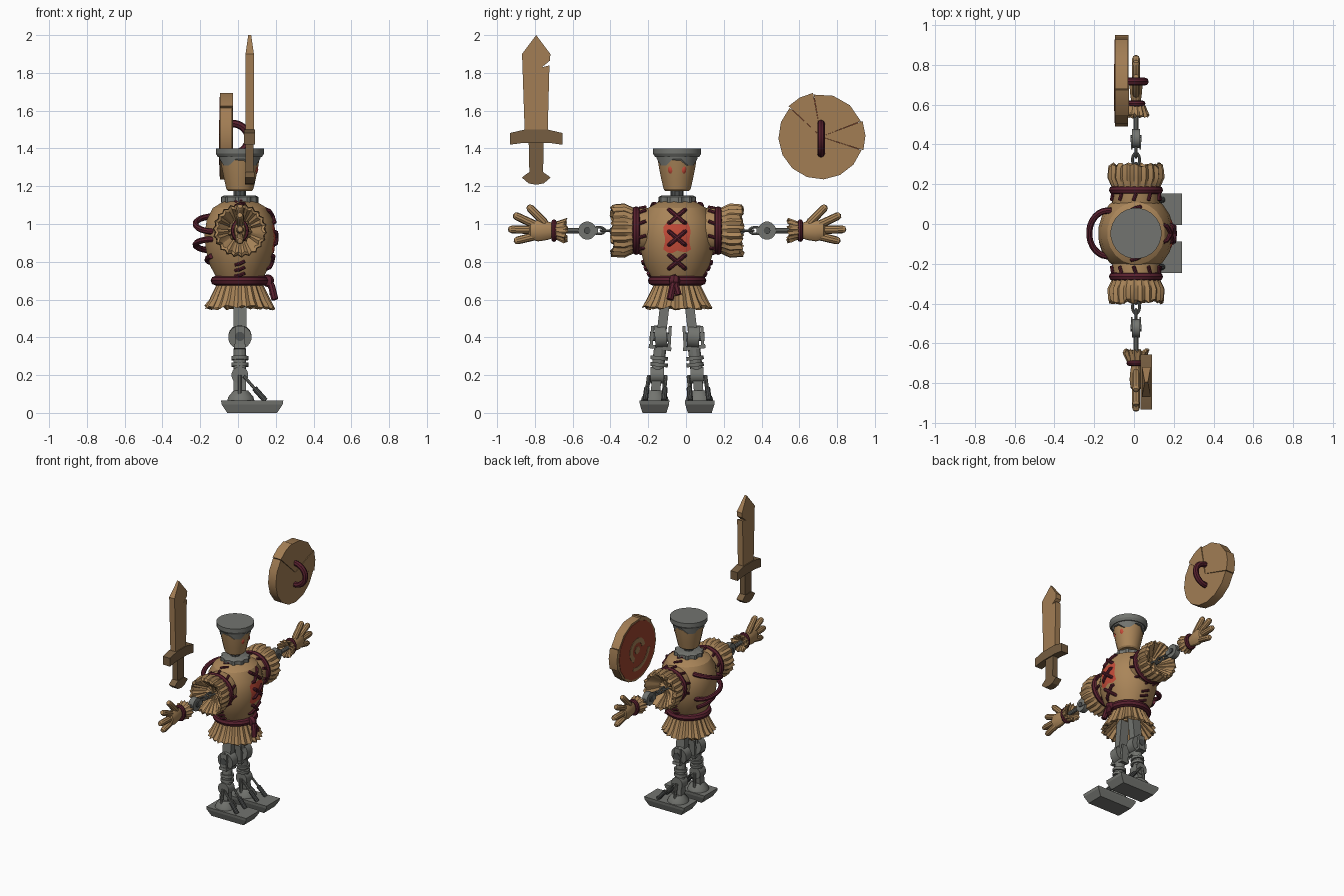
import bpy, bmesh, math, random
from math import sin, cos, pi, radians
from mathutils import Vector, Matrix
from mathutils.bvhtree import BVHTree

if "Cube" in bpy.data.objects:
    bpy.data.objects.remove(bpy.data.objects["Cube"])

random.seed(4)
XC, YC = 0.01, -0.047          # body axis
T = Matrix.Translation


def material(name, rgb):
    m = bpy.data.materials.new(name)
    m.diffuse_color = (*rgb, 1)
    m.use_nodes = True
    m.node_tree.nodes["Principled BSDF"].inputs["Base Color"].default_value = m.diffuse_color
    return m


CLOTH = material("tan_cloth", (0.40, 0.235, 0.10))
WOOD = material("wood", (0.36, 0.205, 0.088))
DARKWOOD = material("dark_wood", (0.18, 0.11, 0.052))
METAL = material("grey_metal", (0.17, 0.175, 0.16))
DARKMETAL = material("dark_metal", (0.075, 0.08, 0.078))
ROPE = material("maroon_rope", (0.10, 0.015, 0.028))
RED = material("red_paint", (0.55, 0.07, 0.04))
SHIELDRED = material("shield_paint", (0.33, 0.055, 0.028))


def make(name, bm, mat, M=Matrix()):
    bmesh.ops.remove_doubles(bm, verts=bm.verts, dist=1e-5)
    bm.transform(M)
    bmesh.ops.recalc_face_normals(bm, faces=bm.faces)
    me = bpy.data.meshes.new(name)
    bm.to_mesh(me)
    bm.free()
    me.materials.append(mat)
    ob = bpy.data.objects.new(name, me)
    bpy.context.collection.objects.link(ob)
    return ob


def lathe(name, prof, mat, M=Matrix(), n=24, f=lambda j, i: (1, 0)):
    """Revolve (radius, height) pairs; f gives radius factor and height shift per vertex."""
    bm = bmesh.new()
    rings = []
    for j, (r, h) in enumerate(prof):
        ring = []
        for i in range(n):
            a = 2 * pi * (i + 0.5) / n
            k, dh = f(j, i)
            ring.append(bm.verts.new((r * k * cos(a), r * k * sin(a), h + (dh if r else 0))))
        rings.append(ring)
    for A, B in zip(rings, rings[1:]):
        for i in range(n):
            bm.faces.new((A[i], A[(i + 1) % n], B[(i + 1) % n], B[i]))
    for ring, (r, h) in ((rings[0], prof[0]), (rings[-1], prof[-1])):
        if r:
            bm.faces.new(ring)
    return make(name, bm, mat, M)


def aim(a, b):
    d = Vector(b) - Vector(a)
    return T(a) @ Vector((0, 0, 1)).rotation_difference(d).to_matrix().to_4x4(), d.length


def rod(name, a, b, r, mat, n=12, rounded=False):
    M, L = aim(a, b)
    prof = [(r, 0), (r, L)]
    if rounded:
        prof = [(0, 0), (r * .8, r * .3), (r, r), (r * .95, L - r), (r * .65, L - r * .25), (0, L)]
    return lathe(name, prof, mat, M, n)


def bar(name, a, b, sx, sy, mat):
    M, L = aim(a, b)
    bm = bmesh.new()
    bmesh.ops.create_cube(bm, size=1, matrix=M @ T((0, 0, L / 2)) @ Matrix.Diagonal((sx, sy, L, 1)))
    return make(name, bm, mat)


def tube(name, pts, r, mat=ROPE, cyclic=False):
    cu = bpy.data.curves.new(name, 'CURVE')
    cu.dimensions, cu.bevel_depth, cu.bevel_resolution, cu.use_fill_caps = '3D', r, 2, True
    sp = cu.splines.new('POLY')
    sp.points.add(len(pts) - 1)
    for p, q in zip(sp.points, pts):
        p.co = (*q, 1)
    sp.use_cyclic_u = cyclic
    tmp = bpy.data.objects.new(name, cu)
    bm = bmesh.new()
    bpy.context.collection.objects.link(tmp)
    bpy.context.view_layer.update()
    bm.from_mesh(tmp.to_mesh())
    bpy.data.objects.remove(tmp)
    return make(name, bm, mat)


def ring(name, c, u, v, r, mat=ROPE, a0=0, a1=360, n=28):
    """Tube along an elliptical arc spanned by vectors u and v."""
    c, u, v = Vector(c), Vector(u), Vector(v)
    full = a1 - a0 == 360
    ang = [radians(a0 + (a1 - a0) * i / (n if full else n - 1)) for i in range(n)]
    return tube(name, [c + u * cos(a) + v * sin(a) for a in ang], r, mat, full)


def prism(name, pts, x0, x1, mat):
    """Extrude a (y, z) outline along x."""
    bm = bmesh.new()
    face = bm.faces.new([bm.verts.new((x0, y, z)) for y, z in pts])
    new = bmesh.ops.extrude_face_region(bm, geom=[face])['geom']
    bmesh.ops.translate(bm, verts=[g for g in new if isinstance(g, bmesh.types.BMVert)], vec=(x1 - x0, 0, 0))
    return make(name, bm, mat)


def frill(first, last, depth):
    """Zigzag pleats from ring first on, with a ragged edge on rings from last on."""
    return lambda j, i: (1 + (depth if i % 2 else -depth) * (j >= first),
                         random.uniform(-.012, .012) if j >= last else 0)


axis = T((XC, YC, 0))

# torso, skirt and waist rope
body = lathe("torso", [(0, 1.125), (.09, 1.118), (.145, 1.085), (.178, 1.02), (.19, .94), (.182, .86),
                       (.16, .78), (.125, .715), (.11, .68)], CLOTH, axis @ Matrix.Diagonal((1, 1.08, 1, 1)), 20)
lathe("skirt", [(.11, .72), (.12, .675), (.155, .60), (.18, .56), (.165, .555), (.08, .65), (0, .65)],
      CLOTH, axis, 48, frill(1, 3, .045))
ring("waist_rope", (XC, YC, .70), (.13, 0, 0), (0, .13, 0), .025)
rod("waist_knot", (.15, -.09, .70), (.165, -.03, .70), .034, ROPE, rounded=True)
tube("knot_tail_long", [(.155, -.055, .71), (.178, -.07, .67), (.195, -.085, .60)], .019)
tube("knot_tail_short", [(.155, -.06, .71), (.18, -.05, .66), (.185, -.04, .625)], .018)

tree = BVHTree.FromPolygons([v.co for v in body.data.vertices], [p.vertices for p in body.data.polygons])


def on_chest(y, z, lift, side=1):
    hit = tree.ray_cast(Vector((side, y, z)), Vector((-side, 0, 0)))[0]
    return hit + Vector((side * lift, 0, 0))


# painted chest patch with a ragged star outline
bm = bmesh.new()
rows = []
for t in (.01, .35, .7, 1):
    row = []
    for i in range(20):
        a = 2 * pi * i / 20
        k = t * (1.0 + .17 * cos(4 * a + pi) + random.uniform(-.08, .08))
        row.append(bm.verts.new(on_chest(YC + .077 * k * cos(a), .925 + .085 * k * sin(a), .003)))
    rows.append(row)
for A, B in zip(rows, rows[1:]):
    for i in range(20):
        bm.faces.new((A[i], A[(i + 1) % 20], B[(i + 1) % 20], B[i]))
bm.faces.new(rows[0])
make("chest_paint", bm, RED)

# cross stitches on the chest, lacing hoops on the back
for z in (1.04, .925, .80):
    for s in (-1, 1):
        tube("chest_stitch", [on_chest(YC + s * .043 * t, z + .036 * t, .008 if abs(t) < 1 else -.005)
                              for t in (-1, -.8, 0, .8, 1)], .0115)
for z in (1.0, .89):
    ring("back_hoop", (-.13, YC, z), (0, .115, .04 if z > .95 else -.03), (-.095, 0, 0), .016, a0=-10, a1=190, n=16)
tube("back_stitch", [on_chest(YC + .1 * t, .81 - .02 * t, .008, -1) for t in (-1, -.5, 0, .5, 1)], .014)

# seam stitches over the shoulders and under the sides
for s in (-1, 1):
    for deg in (54, 66, 78, -38, -46, -54, -62):
        d = Vector((0, s * cos(radians(deg)), sin(radians(deg))))
        hit = tree.ray_cast(Vector((XC, YC, .93)) + d, -d)[0]
        if hit:
            t = Vector((.026, 0, 0)) + .012 * d.cross(Vector((1, 0, 0)))
            tube("seam_stitch", [hit - t, hit + d * .006, hit + t], .009)

# neck, collar and bucket head
lathe("neck", [(.035, 1.10), (.035, 1.20)], DARKMETAL, axis, 10)
lathe("neck_collar", [(.085, 1.108), (.1, 1.115), (.1, 1.143), (.085, 1.15)], METAL, axis, 40,
      lambda j, i: (1 if i % 4 < 2 else .9, 0))
lathe("head", [(.064, 1.175), (.073, 1.185), (.086, 1.24), (.1, 1.31), (.108, 1.365)], CLOTH, axis, 16)
lathe("head_band", [(.1035, 1.31), (.113, 1.365)], METAL, axis, 16,
      lambda j, i: (1, 0) if j or i % 4 in (1, 2) else (1.06, .035))
lathe("head_rim", [(.118, 1.355), (.128, 1.372), (.128, 1.40)], METAL, axis, 24)
for s in (-1, 1):
    lathe("eye", [(0, -.005), (.7, -.003), (1, 0), (.7, .003), (0, .005)], RED,
          T((XC + .0905, YC + s * .037, 1.285)) @ Matrix.Rotation(s * .4, 4, 'Z')
          @ Matrix.Rotation(pi / 2 + .18, 4, 'Y') @ Matrix.Diagonal((.02, .013, 1, 1)), 8)

# arms and hands
AZ = .965
for s in (-1, 1):
    def P(d, z=AZ, x=XC):
        return Vector((x, YC + s * d, z))
    out = T((XC, YC, AZ)) @ Matrix.Rotation(-s * pi / 2, 4, 'X')
    lathe("sleeve", [(.10, .08), (.12, .16), (.115, .217), (.118, .235), (.138, .28), (.133, .34), (.118, .345),
                     (.05, .27), (0, .26)], CLOTH, out, 44, frill(3, 5, .045))
    ring("sleeve_rope", P(.217), (.115, 0, 0), (0, 0, .108), .021)
    for i in range(10):
        a = 2 * pi * (i + .5) / 10
        tube("sleeve_stitch", [P(.2, AZ + .118 * sin(a), XC + .122 * cos(a)),
                               P(.165, AZ + .125 * sin(a + .1), XC + .125 * cos(a + .1))], .009)
    for i, d in enumerate((.27, .32, .37, .415)):
        ring("chain_link", P(d), (0, .033, 0), (0, 0, .018) if i % 2 else (.018, 0, 0), .007, METAL, n=14)
    rod("elbow_disc", P(.476, x=XC - .02), P(.476, x=XC + .02), .048, METAL, 16)
    rod("elbow_pin", P(.476, x=XC - .028), P(.476, x=XC + .028), .018, DARKMETAL, 10)
    for x in (-.021, .021):
        bar("elbow_fork", P(.42, x=XC + x), P(.48, x=XC + x), .009, .035, METAL)
    rod("forearm", P(.48), P(.62), .014, METAL, 10)
    lathe("glove_cuff", [(.04, .655), (.045, .64), (.063, .592), (.054, .588), (.02, .62), (0, .62)], CLOTH, out, 28,
          frill(1, 2, .08))
    ring("glove_band", P(.652), (.034, 0, 0), (0, 0, .047), .014, n=18)
    lathe("palm", [(0, .635), (.038, .65), (.05, .69), (.057, .735), (.048, .775), (0, .80)], CLOTH,
          out @ Matrix.Diagonal((.58, 1, 1, 1)), 14)
    for root, tip in (((.69, .995), (.792, 1.098)), ((.74, .99), (.868, 1.05)),
                      ((.75, .968), (.896, .972)), ((.735, .94), (.865, .908))):
        rod("finger", P(*root), P(*tip), .022, CLOTH, 10, True)

# legs and feet
for s in (-1, 1):
    def P(d, z, x=XC):
        return Vector((x, YC + s * d, z))
    bar("thigh", P(.055, .66), P(.083, .42), .068, .05, METAL)
    rod("knee_disc", P(.055, .405), P(.118, .40), .062, METAL, 18)
    rod("knee_pin", P(.033, .40), P(.145, .405), .025, DARKMETAL, 12)
    for e in (-.047, .047):
        bar("knee_plate", P(.083 + e, .46), P(.09 + e, .34), .05, .016, METAL)
    bar("knee_yoke", P(.089, .355), P(.092, .335), .06, .12, METAL)
    rod("shin_top", P(.09, .34), P(.105, .21), .034, METAL, 12)
    for z in (.30, .265):
        rod("shin_ring", P(.094, z), P(.096, z - .02), .046, METAL, 14)
    rod("ankle_disc", P(.07, .20), P(.14, .20), .045, METAL, 16)
    bar("shin", P(.105, .22), P(.118, .07), .065, .05, METAL)
    lathe("ankle_base", [(.075, .06), (.068, .085), (.04, .118)], METAL, T(P(.118, 0, XC + .005)), 14)
    for e in (-.047, .047):
        top, low = P(.105 + e, .195, .03), P(.12 + e * 1.05, .065, .145)
        rod("piston_rod", top, low, .008, METAL, 8)
        rod("piston_sleeve", top.lerp(low, .5), low, .015, DARKMETAL, 10)
        rod("heel_strut", P(.107 + e * .8, .2), P(.119 + e * 1.1, .06), .01, METAL, 8)
    # foot: block whose sole is narrower than its top
    bm = bmesh.new()
    for z0, z1, k0, k1 in ((0, .045, .8, .98), (.045, .065, .98, 1)):
        g = bmesh.ops.create_cube(bm, size=1)['verts']
        for v in g:
            z, k = (z1, k1) if v.co.z > 0 else (z0, k0)
            v.co = Vector((.33 * k * v.co.x, .158 * k * v.co.y, z))
    make("foot", bm, METAL, T((.075, YC + s * .12, 0)))

# sword
SY = -.793
blade = prism("sword_blade", [(SY - .06, 1.46), (SY - .075, 1.90), (SY, 2.0), (SY + .075, 1.90), (SY + .073, 1.865),
                              (SY + .03, 1.83), (SY + .07, 1.84), (SY + .06, 1.46)], .04, .084, WOOD)
for v in blade.data.vertices:
    if v.co.z > 1.95:
        v.co.x = .062 + (v.co.x - .062) * .35
prism("sword_guard", [(SY - .138, 1.42), (SY - .065, 1.43), (SY + .065, 1.43), (SY + .138, 1.42), (SY + .138, 1.482),
                      (SY + .06, 1.50), (SY - .06, 1.50), (SY - .138, 1.482)], .033, .091, DARKWOOD)
prism("sword_grip", [(SY - .036, 1.26), (SY + .036, 1.26), (SY + .04, 1.44), (SY - .04, 1.44)], .041, .083, DARKWOOD)
prism("sword_pommel", [(SY - .075, 1.245), (SY - .04, 1.215), (SY, 1.208), (SY + .04, 1.215), (SY + .075, 1.245),
                       (SY + .065, 1.255), (SY + .036, 1.275), (SY - .036, 1.275), (SY - .065, 1.255)],
      .037, .087, DARKWOOD)

# shield of four wooden wedges
HY, HZ = .715, 1.462


def polar(r, deg):
    return (HY + r * cos(radians(deg)), HZ + r * sin(radians(deg)))


for a0, a1, r, x1 in ((-18, 21, .235, -.027), (21, 100, .226, -.03), (100, 137, .236, -.026), (137, 342, .226, -.031)):
    n = max(2, round((a1 - a0) / 24))
    prism("shield_plank", [(HY, HZ)] + [polar(r, a0 + .3 + (a1 - a0 - .6) * i / n) for i in range(n + 1)],
          -.095, x1, WOOD)
prism("shield_paint", [polar(.212, i * 24) for i in range(15)], -.098, -.094, SHIELDRED)


def mark(r0, r1, a0, a1):
    angs = [a0 + (a1 - a0) * i / 10 for i in range(11)]
    prism("shield_swirl", [polar(r0, a) for a in angs] + [polar(r1, a) for a in reversed(angs)], -.101, -.097, WOOD)


mark(.055, .09, -60, 170)
mark(.125, .15, 190, 290)
prism("shield_dot", [polar(.028, i * 45) for i in range(8)], -.101, -.097, WOOD)
ring("shield_handle", (-.03, HY, HZ - .01), (0, 0, .08), (.085, 0, 0), .02, a0=-5, a1=185, n=14)

# smooth shading with sharp creases kept
bpy.ops.object.select_all(action='SELECT')
bpy.context.view_layer.objects.active = body
bpy.ops.object.shade_smooth_by_angle(angle=radians(28))
